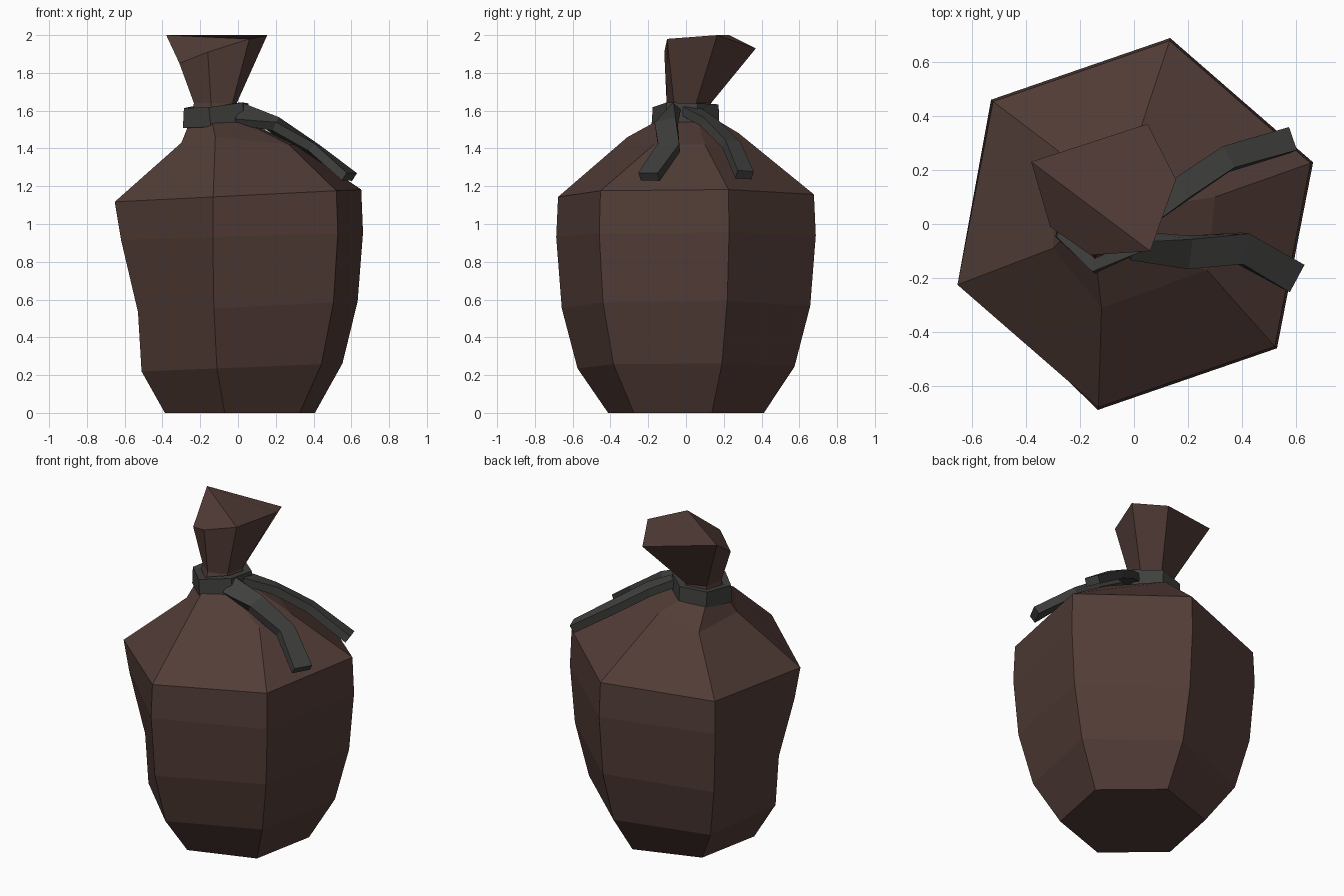
import bpy, bmesh, math
from mathutils import Vector

if "Cube" in bpy.data.objects:
    bpy.data.objects.remove(bpy.data.objects["Cube"])

ANGLES = [math.radians(19 + 60 * i) for i in range(6)]


def material(name, color):
    m = bpy.data.materials.new(name)
    m.diffuse_color = (*color, 1)
    m.use_nodes = True
    m.node_tree.nodes["Principled BSDF"].inputs["Base Color"].default_value = m.diffuse_color
    return m


def finish(name, bm, mat):
    bmesh.ops.recalc_face_normals(bm, faces=bm.faces)
    me = bpy.data.meshes.new(name)
    bm.to_mesh(me)
    bm.free()
    me.materials.append(mat)
    ob = bpy.data.objects.new(name, me)
    bpy.context.collection.objects.link(ob)
    return ob


def bridge(bm, rings, closed=False):
    pairs = list(zip(rings, rings[1:]))
    if closed:
        pairs.append((rings[-1], rings[0]))
    for a, b in pairs:
        n = len(a)
        for i in range(n):
            j = (i + 1) % n
            bm.faces.new((a[i], a[j], b[j], b[i]))


def hex_ring(r, z, tilt=0.0, cx=0.0, cy=0.0, dent=0.0):
    # one corner (index 3) can be pushed in to slump the sack
    pts = []
    for i, a in enumerate(ANGLES):
        rr = r - (dent if i == 3 else 0)
        x, y = rr * math.cos(a), rr * math.sin(a)
        pts.append((cx + x, cy + y, z + tilt * x))
    return pts


def strap(name, path, mat, widths, closed=False, w=0.11, t=0.05):
    # rectangular band along a path; widths are the broad-side directions
    bm = bmesh.new()
    pts = [Vector(p) for p in path]
    n = len(pts)
    rings = []
    for i, p in enumerate(pts):
        a = pts[(i - 1) % n] if closed or i > 0 else p
        b = pts[(i + 1) % n] if closed or i < n - 1 else p
        tan = (b - a).normalized()
        side = Vector(widths[i])
        side = (side - tan * side.dot(tan)).normalized()
        nor = tan.cross(side).normalized()
        rings.append([bm.verts.new(p + side * (w / 2 * u) + nor * (t / 2 * v))
                      for u, v in ((-1, -1), (1, -1), (1, 1), (-1, 1))])
    bridge(bm, rings, closed)
    if not closed:
        bm.faces.new(rings[0])
        bm.faces.new(rings[-1])
    return finish(name, bm, mat)


brown = material("sack_brown", (0.085, 0.046, 0.038))
grey = material("strap_grey", (0.05, 0.05, 0.048))

# Sack body, shoulder, neck and flared mouth
shoulder = [(0.30, 0.10, 1.42), (0.0, 0.28, 1.48), (-0.28, 0.27, 1.43),
            (-0.30, -0.09, 1.43), (-0.12, -0.31, 1.46), (0.27, -0.17, 1.42)]
mouth = [(0.155, 0.165, 2.0), (0.05, 0.37, 1.93), (-0.38, 0.23, 2.0),
         (-0.31, -0.01, 1.85), (-0.16, -0.115, 1.91), (0.06, -0.10, 1.98)]
profile = [hex_ring(0.42, 0.0, cx=0.01),
           hex_ring(0.585, 0.24, 0.04, dent=0.045),
           hex_ring(0.67, 0.56, 0.05, dent=0.11),
           hex_ring(0.70, 0.935, 0.03, dent=0.045),
           hex_ring(0.69, 1.15, 0.05),
           shoulder,
           hex_ring(0.14, 1.56, cx=-0.115, cy=0.01),
           hex_ring(0.12, 1.64, cx=-0.12, cy=0.015),
           mouth]
bm = bmesh.new()
rings = [[bm.verts.new(p) for p in ring] for ring in profile]
bridge(bm, rings)
bm.faces.new(rings[0])
top = rings[-1]
bm.faces.new((top[0], top[1], top[2], top[5]))
bm.faces.new((top[2], top[3], top[4], top[5]))
finish("sack", bm, brown)

# Strap wrapped round the neck
loop = [(0.035, 0.05, 1.585), (-0.08, 0.15, 1.58), (-0.22, 0.115, 1.57),
        (-0.265, -0.04, 1.56), (-0.145, -0.155, 1.565), (0.01, -0.085, 1.59)]
out = [(x * 0.3 + 0.036, y * 0.3, -1) for x, y, z in loop]
strap("neck_strap", loop, grey, out, closed=True, w=0.105)

# Two loose ends draped over the right shoulder
strap("front_strap_end",
      [(0.0, -0.08, 1.585), (0.20, -0.105, 1.53), (0.40, -0.09, 1.405), (0.59, -0.195, 1.25)],
      grey, [(0.2, 0.6, 0.8), (0, 1, 0.3), (0, 1, 0.1), (0.35, 1, 0.1)], w=0.115)
strap("back_strap_end",
      [(0.02, 0.02, 1.60), (0.17, 0.125, 1.535), (0.34, 0.24, 1.42), (0.575, 0.31, 1.26)],
      grey, [(-0.6, 0.8, 0.1), (-0.6, 0.8, -0.1), (-0.4, 1, -0.2), (-0.3, 1, -0.1)], w=0.09)
